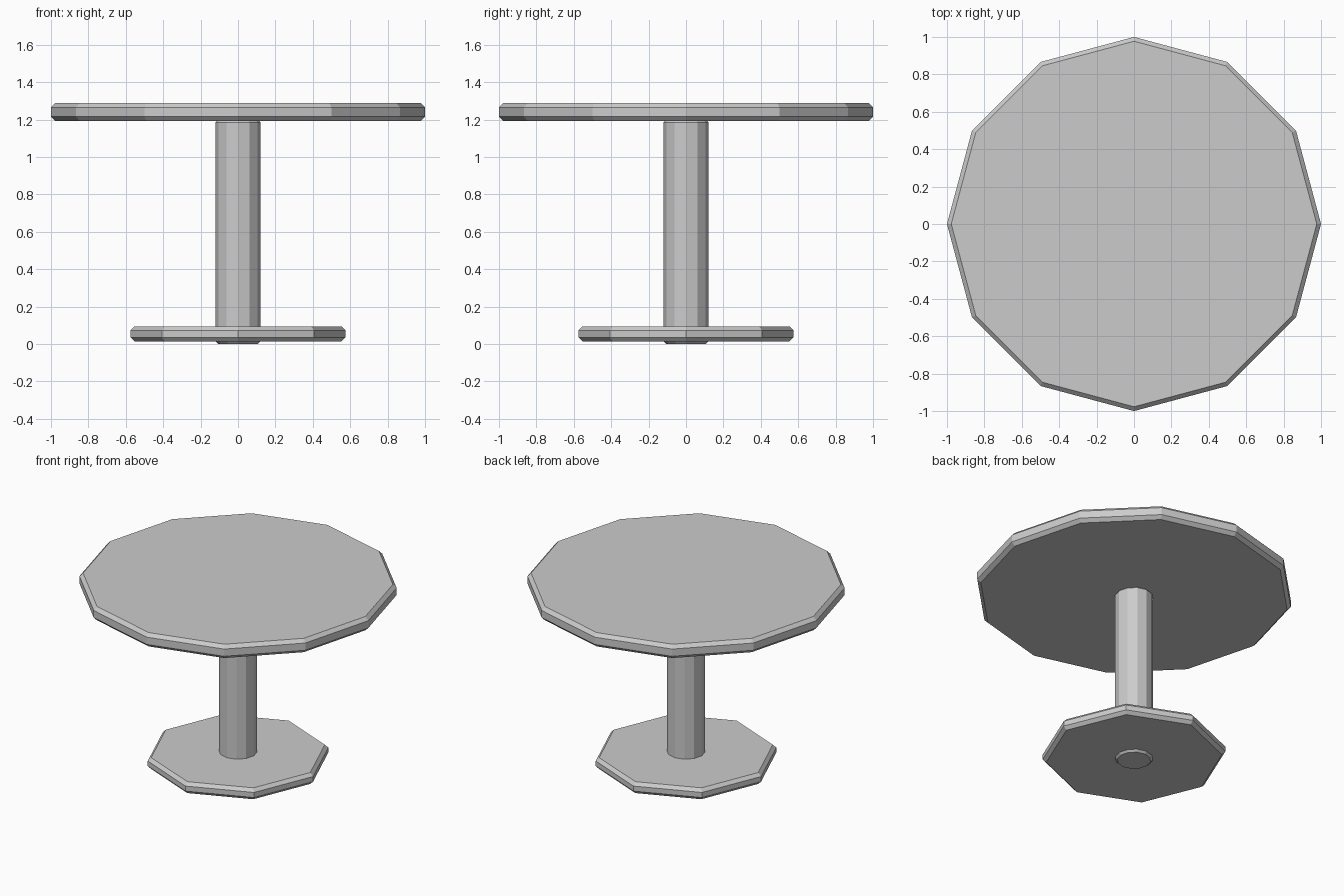
import bpy
import bmesh
from math import cos, sin, tau

cube = bpy.data.objects.get("Cube")
if cube:
    bpy.data.objects.remove(cube, do_unlink=True)

GREY = (0.6, 0.6, 0.6, 1.0)
mat = bpy.data.materials.new("light grey")
mat.use_nodes = True
mat.diffuse_color = GREY
mat.node_tree.nodes["Principled BSDF"].inputs["Base Color"].default_value = GREY


def chamfered_prism(name, sides, radius, bottom, top, inset, drop):
    """Flat-shaded prism with chamfered rims and a vertex on the x axis."""
    profile = [(radius - inset, bottom), (radius, bottom + drop),
               (radius, top - drop), (radius - inset, top)]
    bm = bmesh.new()
    rings = [[bm.verts.new((r * cos(tau * i / sides), r * sin(tau * i / sides), z))
              for i in range(sides)] for r, z in profile]
    for low, high in zip(rings, rings[1:]):
        for i in range(sides):
            j = (i + 1) % sides
            bm.faces.new((low[i], low[j], high[j], high[i]))
    bm.faces.new(rings[0][::-1])
    bm.faces.new(rings[-1])
    mesh = bpy.data.meshes.new(name)
    bm.to_mesh(mesh)
    bm.free()
    mesh.materials.append(mat)
    obj = bpy.data.objects.new(name, mesh)
    bpy.context.collection.objects.link(obj)
    return obj


# Round top, central column that pokes just below the foot, and octagonal foot
chamfered_prism("table_top", 12, 1.0, 1.192, 1.288, 0.023, 0.023)
chamfered_prism("column", 12, 0.121, 0.0, 1.2, 0.015, 0.015)
chamfered_prism("base_plate", 8, 0.576, 0.014, 0.093, 0.022, 0.022)
